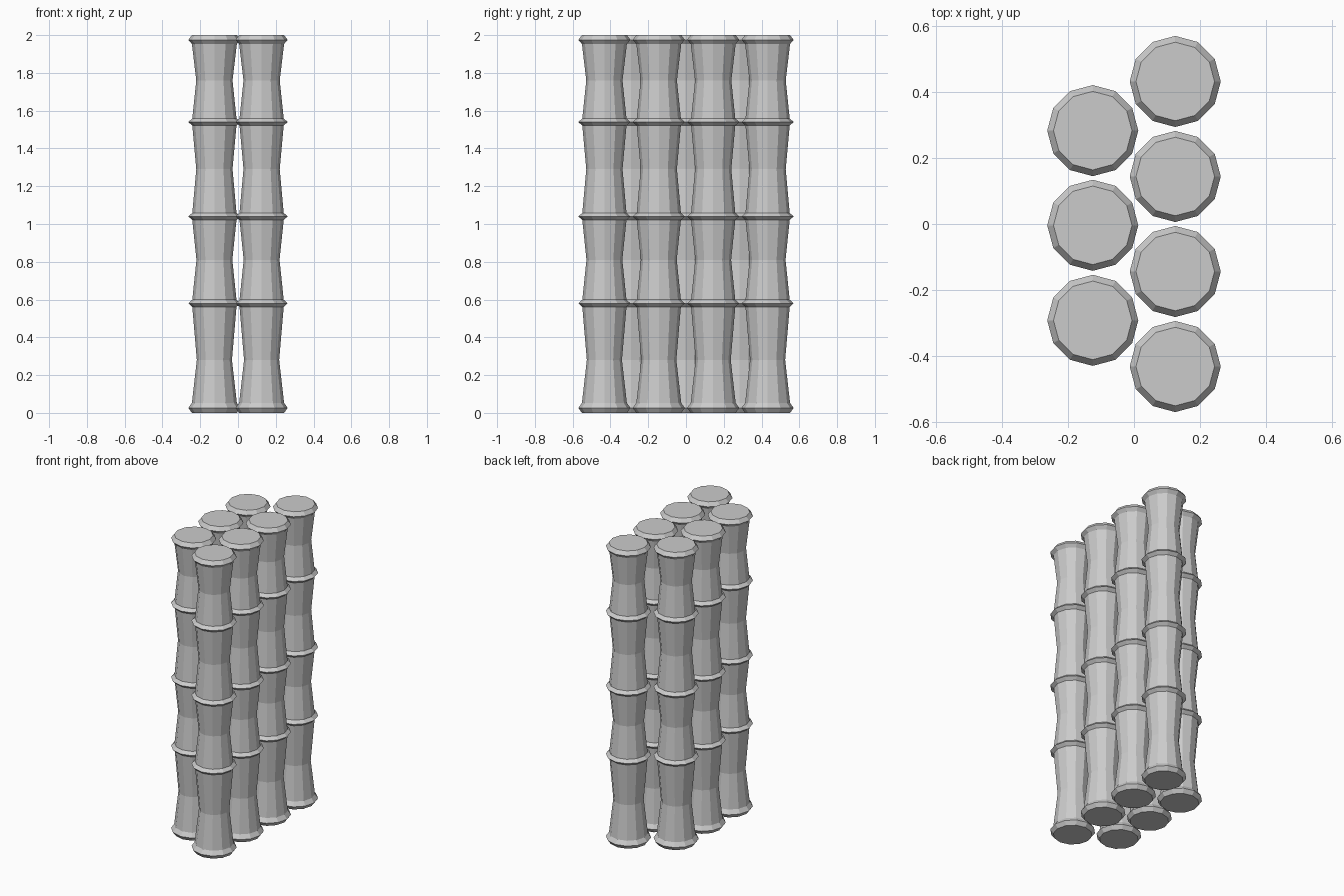
import bpy, bmesh
from math import cos, sin, pi

if "Cube" in bpy.data.objects:
    bpy.data.objects.remove(bpy.data.objects["Cube"])

SIDES = 12
# (radius, height) outline of one bamboo stalk: node rings with narrow waists between
PROFILE = [(0.119, 0.0), (0.138, 0.026), (0.119, 0.053), (0.093, 0.28)]
for ring_z, waist_z, waist_r in ((0.58, 0.81, 0.095), (1.04, 1.29, 0.096), (1.54, 1.76, 0.096)):
    PROFILE += [(0.117, ring_z - 0.019), (0.138, ring_z), (0.117, ring_z + 0.019), (waist_r, waist_z)]
PROFILE += [(0.119, 1.953), (0.138, 1.975), (0.119, 2.0)]


def stalk_mesh():
    """Lathe the outline into a closed 12-sided stalk."""
    bm = bmesh.new()
    loops = [[bm.verts.new((r * cos(2 * pi * i / SIDES), r * sin(2 * pi * i / SIDES), z))
              for i in range(SIDES)] for r, z in PROFILE]
    for low, high in zip(loops, loops[1:]):
        for i in range(SIDES):
            j = (i + 1) % SIDES
            bm.faces.new((low[i], low[j], high[j], high[i]))
    bm.faces.new(loops[0][::-1])
    bm.faces.new(loops[-1])
    mesh = bpy.data.meshes.new("bamboo_stalk")
    bm.to_mesh(mesh)
    bm.free()
    return mesh


mesh = stalk_mesh()

# Two staggered rows: four stalks on the right, three on the left
rows = {"right": (0.125, (-0.432, -0.144, 0.144, 0.432)),
        "left": (-0.125, (-0.292, -0.004, 0.283))}
for side, (x, ys) in rows.items():
    for n, y in enumerate(ys, 1):
        stalk = bpy.data.objects.new(f"bamboo_stalk_{side}_{n}", mesh)
        stalk.location = (x, y, 0)
        bpy.context.collection.objects.link(stalk)
